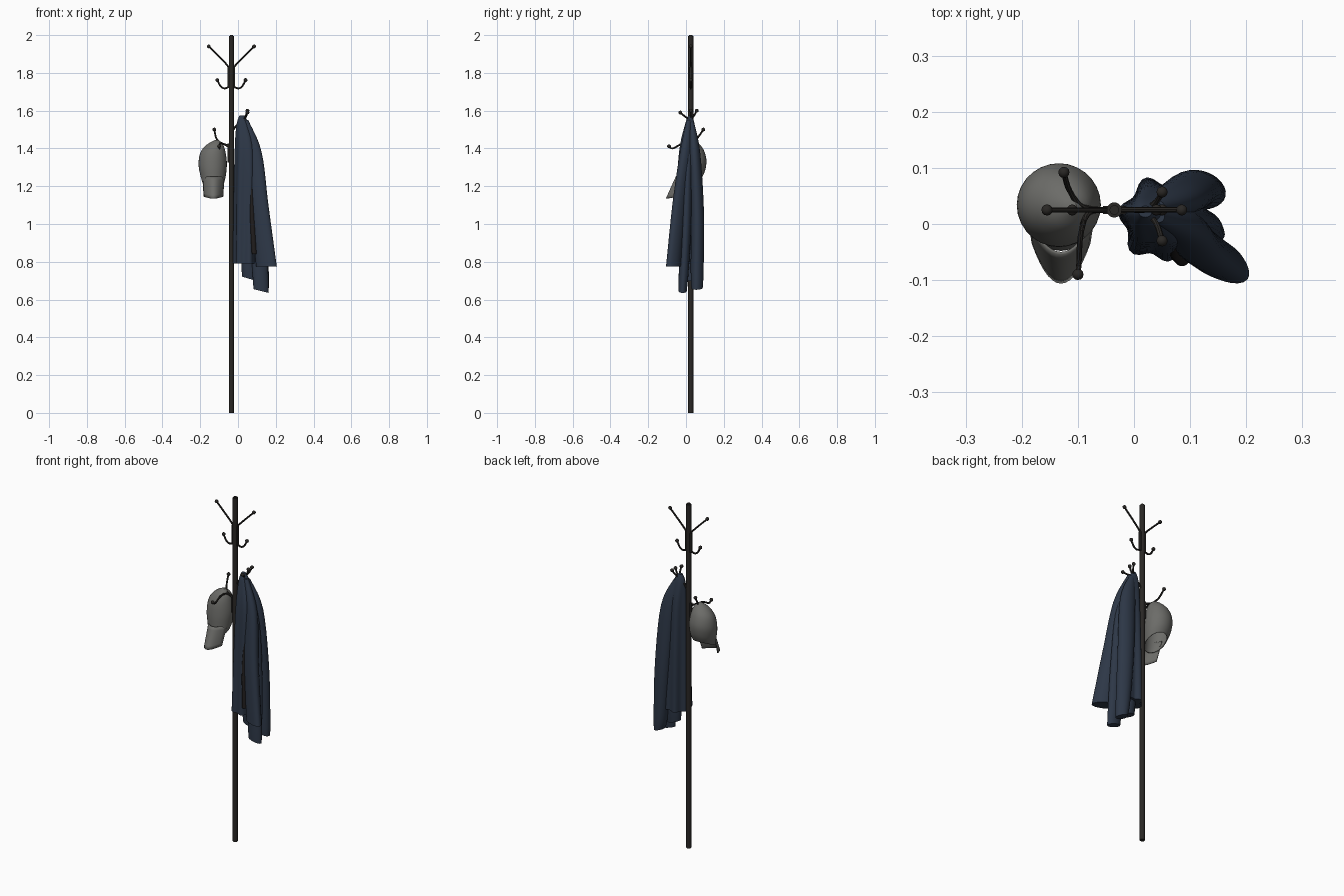
import bpy, bmesh, math
from mathutils import Vector

if "Cube" in bpy.data.objects:
    bpy.data.objects.remove(bpy.data.objects["Cube"])

def material(name, rgb):
    m = bpy.data.materials.new(name)
    m.diffuse_color = (*rgb, 1)
    m.use_nodes = True
    m.node_tree.nodes["Principled BSDF"].inputs["Base Color"].default_value = m.diffuse_color
    return m

METAL = material("dark metal", (0.022, 0.020, 0.018))
NAVY = material("navy cloth", (0.026, 0.038, 0.062))
LINING = material("dark lining", (0.014, 0.012, 0.012))
GREY = material("grey cloth", (0.15, 0.15, 0.14))

def finish(bm, name, mat, angle=40):
    bmesh.ops.recalc_face_normals(bm, faces=bm.faces)
    me = bpy.data.meshes.new(name)
    bm.to_mesh(me)
    bm.free()
    ob = bpy.data.objects.new(name, me)
    bpy.context.collection.objects.link(ob)
    me.materials.append(mat)
    bpy.ops.object.select_all(action='DESELECT')
    ob.select_set(True)
    bpy.context.view_layer.objects.active = ob
    bpy.ops.object.shade_smooth_by_angle(angle=math.radians(angle))
    return ob

def catmull(rows, steps):
    """Smoothly resample a list of number tuples."""
    out = []
    for i in range(len(rows) - 1):
        p = [rows[max(0, i - 1)], rows[i], rows[i + 1], rows[min(len(rows) - 1, i + 2)]]
        for s in range(steps):
            t = s / steps
            out.append([0.5 * (2*b + (c - a)*t + (2*a - 5*b + 4*c - d)*t*t
                               + (3*b - a - 3*c + d)*t**3) for a, b, c, d in zip(*p)])
    return out + [list(rows[-1])]

def loft(name, mat, rows, turn=0, folds=0, depth=0, tilt=(0, 0), cap_end=True, n=28):
    """Rows are (z, centre x, centre y, radius x, radius y), top to bottom."""
    bm = bmesh.new()
    rings = []
    smooth = catmull(rows, 5)
    for k, (z, cx, cy, rx, ry) in enumerate(smooth):
        f = k / (len(smooth) - 1)
        ring = []
        for i in range(n):
            a = math.tau * i / n
            r = 1 + depth * f * math.cos(folds * a + 1.2 * f)
            x, y = rx * r * math.cos(a), ry * r * math.sin(a)
            c, s = math.cos(turn), math.sin(turn)
            x, y = x * c - y * s, x * s + y * c
            ring.append(bm.verts.new((cx + x, cy + y, z + f * (tilt[0] * x + tilt[1] * y))))
        rings.append(ring)
    for a, b in zip(rings, rings[1:]):
        for i in range(n):
            bm.faces.new((a[i], a[(i + 1) % n], b[(i + 1) % n], b[i]))
    bm.faces.new(rings[0])
    if cap_end:
        bm.faces.new(rings[-1])
    return finish(bm, name, mat)

def hook(name, points, r=0.005, tip=0.010):
    """Bent wire arm ending in a ball."""
    pts = [Vector(p) for p in catmull(points, 5)]
    bm = bmesh.new()
    rings = []
    for i, p in enumerate(pts):
        d = (pts[min(i + 1, len(pts) - 1)] - pts[max(i - 1, 0)]).normalized()
        u = d.cross(Vector((0.3, 0.9, 0.1))).normalized()
        v = d.cross(u)
        rings.append([bm.verts.new(p + r * (u * math.cos(math.tau * k / 8)
                                            + v * math.sin(math.tau * k / 8))) for k in range(8)])
    for a, b in zip(rings, rings[1:]):
        for k in range(8):
            bm.faces.new((a[k], a[(k + 1) % 8], b[(k + 1) % 8], b[k]))
    bm.faces.new(rings[0])
    bm.faces.new(rings[-1])
    ball = bmesh.ops.create_uvsphere(bm, u_segments=12, v_segments=8, radius=tip)
    bmesh.ops.translate(bm, verts=ball["verts"], vec=pts[-1])
    return finish(bm, name, METAL)

def box(name, mat, centre, size):
    bm = bmesh.new()
    bmesh.ops.create_cube(bm, size=1)
    for v in bm.verts:
        v.co = Vector([c + s * q for c, s, q in zip(centre, size, v.co)])
    return finish(bm, name, mat)

PX, PY = -0.035, 0.025

# Pole with a slightly bevelled top
bm = bmesh.new()
bmesh.ops.create_cone(bm, cap_ends=True, segments=20, radius1=0.0135, radius2=0.0135, depth=2)
bmesh.ops.translate(bm, verts=bm.verts, vec=(PX, PY, 1))
bmesh.ops.bevel(bm, geom=[e for e in bm.edges if all(v.co.z > 1.99 for v in e.verts)],
                offset=0.005, segments=2, affect='EDGES')
finish(bm, "pole", METAL)

# Upper hooks, mirrored about the pole
for side, word in ((-1, "left"), (1, "right")):
    x = lambda d: PX + side * d
    box("mount_plate_" + word, METAL, (x(0.015), PY, 1.775), (0.01, 0.014, 0.11))
    hook("long_hook_" + word, [(x(0.01), PY, 1.82), (x(0.03), PY, 1.85), (x(0.12), PY, 1.94)])
    hook("short_hook_" + word, [(x(0.015), PY, 1.725), (x(0.038), PY, 1.718),
                                (x(0.058), PY, 1.73), (x(0.075), PY, 1.762)])

# Hooks holding the coat
hook("coat_hook_stem", [(PX, PY, 1.48), (-0.01, PY, 1.52), (0.035, PY, 1.565), (0.05, PY, 1.60)])
hook("coat_hook_front", [(0.02, PY, 1.55), (0.04, 0.0, 1.565), (0.05, -0.03, 1.59)])
hook("coat_hook_back", [(0.02, PY, 1.55), (0.04, 0.04, 1.57), (0.05, 0.057, 1.60)])

# Hooks holding the cap
box("cap_mount_plate", METAL, (PX - 0.015, PY, 1.375), (0.01, 0.014, 0.10))
hook("cap_hook_back", [(PX, PY, 1.41), (-0.09, 0.03, 1.43), (-0.115, 0.06, 1.455), (-0.125, 0.092, 1.50)])
hook("cap_hook_front", [(PX, PY, 1.40), (-0.08, 0.02, 1.425), (-0.095, -0.02, 1.425),
                        (-0.098, -0.07, 1.40), (-0.10, -0.09, 1.412)])

# Cap crown: open shell with a sloping rim
crown = loft("cap_crown", GREY, [
    (1.445, -0.112, 0.030, 0.010, 0.010), (1.42, -0.122, 0.030, 0.043, 0.040),
    (1.38, -0.132, 0.032, 0.066, 0.062), (1.32, -0.134, 0.034, 0.075, 0.074),
    (1.26, -0.132, 0.030, 0.068, 0.072), (1.215, -0.130, 0.018, 0.056, 0.066)],
    tilt=(0, 0.45), cap_end=False)
mod = crown.modifiers.new("cloth", 'SOLIDIFY')
mod.thickness = 0.004

# Cap brim: arched sheet hanging from the front of the crown
bm = bmesh.new()
grid = []
for j in range(7):
    t = j / 6
    row = []
    for i in range(15):
        s = i / 7 - 1
        row.append(bm.verts.new((-0.13 + s * (0.056 - 0.006 * t),
                                 -0.052 - 0.052 * t + (0.055 + 0.015 * t) * s * s,
                                 1.25 - 0.115 * t + 0.01 * t * s * s)))
    grid.append(row)
for a, b in zip(grid, grid[1:]):
    for i in range(14):
        bm.faces.new((a[i], a[i + 1], b[i + 1], b[i]))
brim = finish(bm, "cap_brim", GREY)
mod = brim.modifiers.new("board", 'SOLIDIFY')
mod.thickness = 0.005
mod.offset = 0

# Coat body gathered at the hook and falling in folds
loft("coat_body", NAVY, [
    (1.575, 0.020, 0.022, 0.012, 0.010), (1.52, 0.027, 0.020, 0.035, 0.028),
    (1.38, 0.043, 0.015, 0.058, 0.052), (1.10, 0.043, 0.012, 0.062, 0.064),
    (0.79, 0.042, 0.008, 0.064, 0.070)], folds=6, depth=0.12, n=48)

# Front panel, sleeves and tail
loft("coat_front_panel", NAVY, [
    (1.55, 0.040, 0.015, 0.015, 0.012), (1.38, 0.085, 0.000, 0.042, 0.030),
    (1.10, 0.112, -0.035, 0.052, 0.034), (0.775, 0.152, -0.066, 0.058, 0.033)],
    turn=-0.45, folds=3, depth=0.06)
loft("coat_back_sleeve", NAVY, [
    (1.54, 0.040, 0.030, 0.015, 0.012), (1.38, 0.080, 0.045, 0.045, 0.030),
    (1.05, 0.105, 0.060, 0.047, 0.035), (0.75, 0.122, 0.058, 0.040, 0.034),
    (0.66, 0.130, 0.057, 0.032, 0.030)], tilt=(-0.25, 0), folds=3, depth=0.05)
loft("coat_middle_sleeve", NAVY, [
    (1.50, 0.050, 0.020, 0.020, 0.015), (1.30, 0.085, 0.010, 0.045, 0.025),
    (1.00, 0.108, 0.000, 0.045, 0.028), (0.75, 0.118, -0.012, 0.042, 0.026),
    (0.645, 0.122, -0.018, 0.040, 0.022)], tilt=(-0.25, 0))
loft("coat_tail", NAVY, [
    (0.95, 0.060, 0.020, 0.030, 0.030), (0.80, 0.058, 0.022, 0.040, 0.034),
    (0.71, 0.060, 0.022, 0.038, 0.028)], tilt=(-0.3, 0))

# Lining showing between the body and the front panel
loft("coat_lining", LINING, [
    (1.22, 0.075, -0.030, 0.008, 0.014), (1.05, 0.078, -0.044, 0.014, 0.020),
    (0.84, 0.088, -0.058, 0.014, 0.018)], turn=-0.45)
